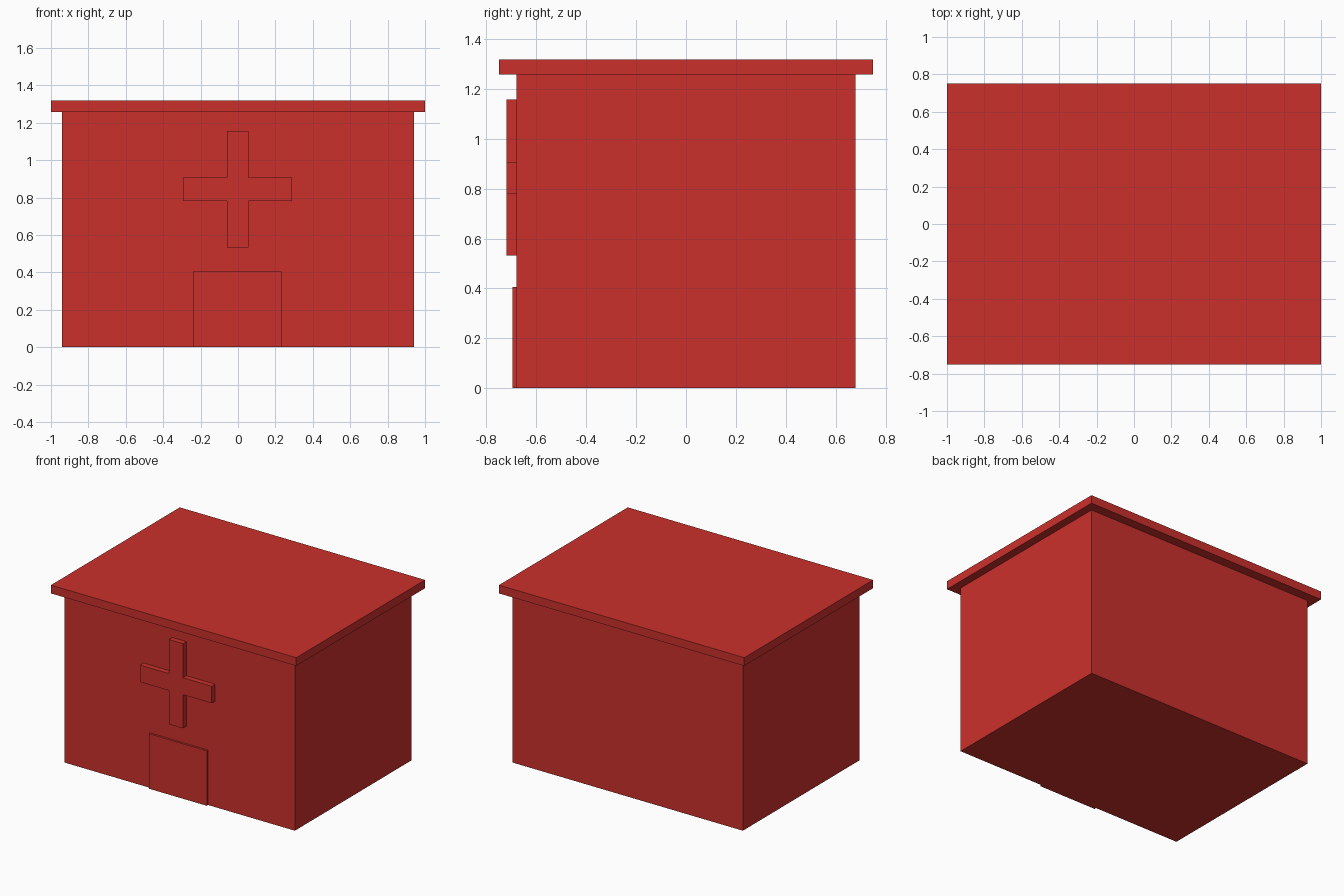
import bpy, bmesh

if "Cube" in bpy.data.objects:
    bpy.data.objects.remove(bpy.data.objects["Cube"])

red = bpy.data.materials.new("red")
red.diffuse_color = (0.6, 0.03, 0.025, 1)
red.use_nodes = True
red.node_tree.nodes["Principled BSDF"].inputs["Base Color"].default_value = red.diffuse_color


def slab(name, outline, y_front, y_back):
    """Extrude an (x, z) outline from y_front to y_back."""
    bm = bmesh.new()
    face = bm.faces.new([bm.verts.new((x, y_front, z)) for x, z in outline])
    ext = bmesh.ops.extrude_face_region(bm, geom=[face], use_keep_orig=True)
    for v in ext["geom"]:
        if isinstance(v, bmesh.types.BMVert):
            v.co.y = y_back
    bmesh.ops.recalc_face_normals(bm, faces=bm.faces)
    mesh = bpy.data.meshes.new(name)
    bm.to_mesh(mesh)
    bm.free()
    mesh.materials.append(red)
    obj = bpy.data.objects.new(name, mesh)
    bpy.context.collection.objects.link(obj)
    return obj


def rect(x0, x1, z0, z1):
    return [(x0, z0), (x1, z0), (x1, z1), (x0, z1)]


WALL = -0.68  # front wall plane

# Main building and overhanging flat roof
slab("walls", rect(-0.94, 0.94, 0, 1.257), WALL, 0.68)
slab("roof", rect(-1, 1, 1.257, 1.318), -0.75, 0.75)

# Shallow door panel
slab("door", rect(-0.24, 0.232, 0, 0.405), -0.695, WALL)

# Raised cross, one continuous outline
l, r, b, t = -0.295, 0.29, 0.533, 1.157      # outer extents
il, ir, ib, it = -0.06, 0.055, 0.781, 0.906  # inner corners
slab("wall_cross", [(il, b), (ir, b), (ir, ib), (r, ib), (r, it), (ir, it),
                    (ir, t), (il, t), (il, it), (l, it), (l, ib), (il, ib)],
     -0.72, WALL)
